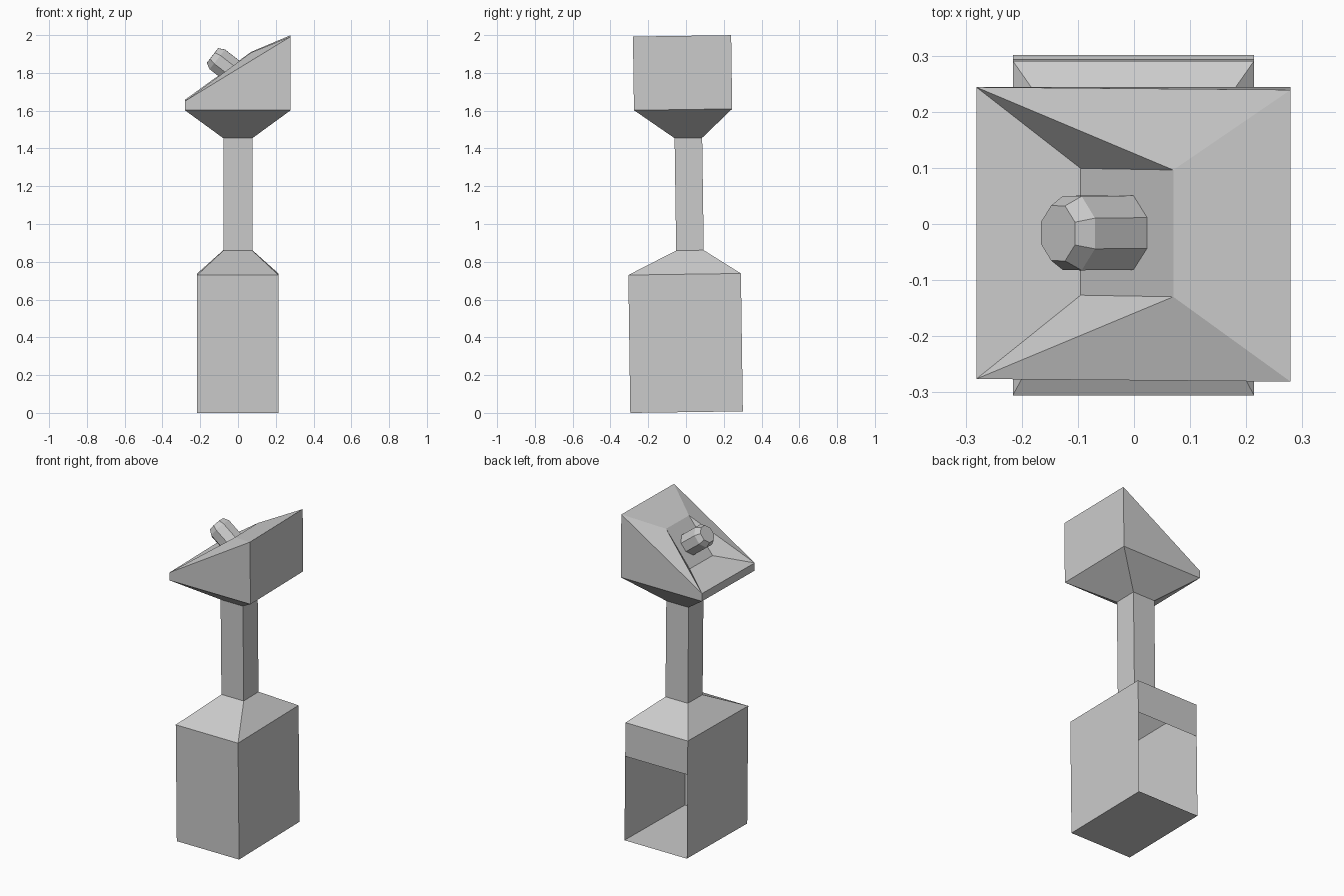
import bpy, bmesh, math
from mathutils import Vector, Matrix

if "Cube" in bpy.data.objects:
    bpy.data.objects.remove(bpy.data.objects["Cube"])

TILT = 0.014  # the whole model leans very slightly


def ring(xl, xr, yc, hy, zl, zr=None):
    """Four-corner ring; left and right edges may have different heights."""
    zr = zl if zr is None else zr
    return [(xl, yc - hy, zl), (xr, yc - hy, zr), (xr, yc + hy, zr), (xl, yc + hy, zl)]


def finish(name, bm):
    mesh = bpy.data.meshes.new(name)
    bm.to_mesh(mesh)
    bm.free()
    obj = bpy.data.objects.new(name, mesh)
    obj.rotation_euler.x = TILT
    bpy.context.collection.objects.link(obj)
    return obj


def loft(name, rings, cap_bottom=False, cap_top=False, skip=(), split=()):
    """Skin stacked rings; skip = open panels, split = creased panels with their diagonal."""
    bm = bmesh.new()
    vs = [[bm.verts.new(p) for p in r] for r in rings]
    n = len(vs[0])
    for k, (a, b) in enumerate(zip(vs, vs[1:])):
        for i in range(n):
            j = (i + 1) % n
            if (k, i) in skip:
                continue
            quad = [a[i], a[j], b[j], b[i]]
            if (k, i) in split:
                s = split[(k, i)]
                q = quad[s:] + quad[:s]
                bm.faces.new((q[0], q[1], q[2]))
                bm.faces.new((q[0], q[2], q[3]))
            else:
                bm.faces.new(quad)
    if cap_bottom:
        bm.faces.new(vs[0][::-1])
    if cap_top:
        bm.faces.new(vs[-1])
    return finish(name, bm)


# Shared joints between parts
neck_low = ring(-0.078, 0.076, 0.033, 0.073, 0.86)
neck_high = ring(-0.078, 0.076, 0.033, 0.073, 1.455)

# Hollow pedestal: open lower panel at the back, sloped shoulders on top
loft("pedestal", [ring(-0.216, 0.214, 0.003, 0.298, 0.004),
                  ring(-0.216, 0.214, 0.003, 0.298, 0.525),
                  ring(-0.216, 0.214, 0.003, 0.298, 0.734),
                  neck_low], cap_bottom=True, skip={(0, 2)})

# Column
loft("column", [neck_low, neck_high])

# Wedge head with flared underside and a steep sunken seat in its sloping top
loft("head", [neck_high,
              ring(-0.281, 0.279, 0.007, 0.26, 1.606),
              ring(-0.281, 0.279, 0.007, 0.26, 1.654, 1.996),
              ring(-0.095, 0.07, 0.01, 0.113, 1.705, 1.91)],
     cap_top=True, split={(2, 0): 0, (2, 2): 1})

# Octagonal knob with a chamfered end, square to the seat
axis = Vector((-0.79, 0, 0.613)).normalized()
side = Vector((0, 1, 0))
up = side.cross(axis)
shoulder = Vector((-0.11, 0.01, 1.872))


def octagon(offset, apothem):
    r = apothem / math.cos(math.pi / 8)
    angles = [(i + 0.5) * math.pi / 4 for i in range(8)]
    return [shoulder + axis * offset - up * (r * math.cos(t)) + side * (r * math.sin(t))
            for t in angles][::-1]


loft("knob", [octagon(-0.125, 0.066), octagon(0, 0.066), octagon(0.032, 0.049)], cap_top=True)
